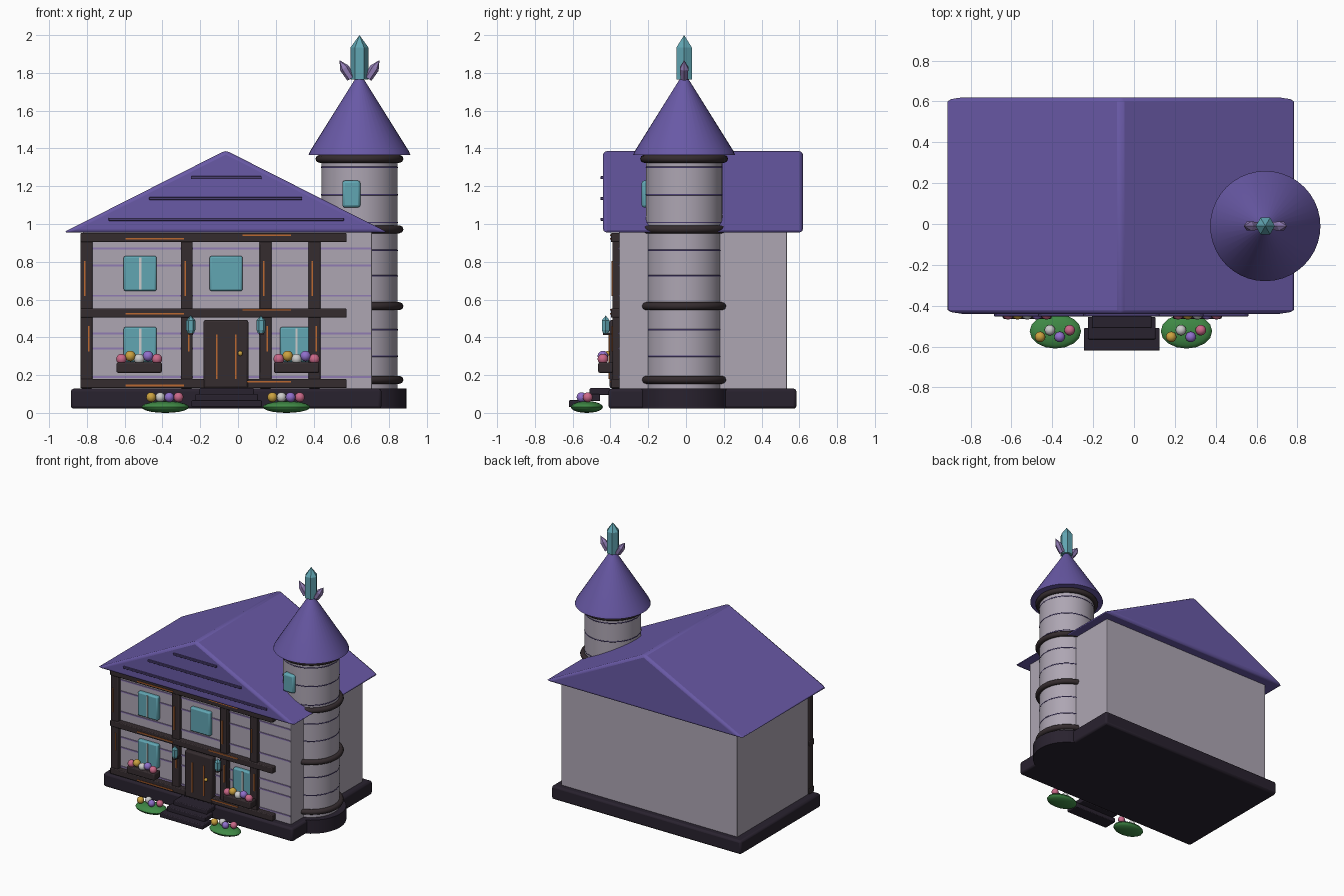
import bpy, bmesh
from math import radians, pi, cos, sin
from mathutils import Matrix

if "Cube" in bpy.data.objects:
    bpy.data.objects.remove(bpy.data.objects["Cube"])


def material(name, r, g, b):
    m = bpy.data.materials.new(name)
    m.diffuse_color = (r, g, b, 1)
    m.use_nodes = True
    m.node_tree.nodes["Principled BSDF"].inputs["Base Color"].default_value = m.diffuse_color
    return m


ROOF = material("roof_purple", .14, .10, .38)
TRIM = material("trim_purple", .07, .05, .17)
WALL = material("wall_grey", .42, .38, .45)
LINE = material("siding_lilac", .28, .20, .45)
DARK = material("foundation_dark", .022, .016, .028)
WOOD = material("timber", .035, .025, .028)
ORANGE = material("inlay_orange", .5, .14, .03)
TEAL = material("crystal_teal", .12, .38, .45)
LILAC = material("crystal_lilac", .28, .2, .45)
GREEN = material("leaf_green", .05, .25, .06)
GOLD = material("gold", .6, .36, .05)
PINK = material("pink", .6, .14, .25)
WHITE = material("white", .7, .68, .7)
VIOLET = material("violet", .28, .16, .6)


def finish(name, bm, mat, bevel=0, smooth=True, segments=2):
    bmesh.ops.recalc_face_normals(bm, faces=bm.faces)
    me = bpy.data.meshes.new(name)
    bm.to_mesh(me)
    bm.free()
    ob = bpy.data.objects.new(name, me)
    bpy.context.collection.objects.link(ob)
    me.materials.append(mat)
    if bevel:
        mod = ob.modifiers.new("bevel", 'BEVEL')
        mod.width, mod.segments = bevel, segments
    if smooth:
        bpy.ops.object.select_all(action='DESELECT')
        bpy.context.view_layer.objects.active = ob
        ob.select_set(True)
        bpy.ops.object.shade_smooth_by_angle(angle=radians(35))
    return ob


def box(name, x, y, z, mat, bevel=0.0):
    """Box from (min, max) pairs."""
    bm = bmesh.new()
    c = [(a + b) / 2 for a, b in (x, y, z)]
    s = [b - a for a, b in (x, y, z)]
    bmesh.ops.create_cube(bm, size=1, matrix=Matrix.Translation(c) @ Matrix.Diagonal((*s, 1)))
    return finish(name, bm, mat, bevel)


def lathe(name, loc, profile, sides, mat, smooth=True, tilt=0):
    """Solid of revolution from (radius, height) points, tilted about y."""
    bm = bmesh.new()
    rings = []
    for r, z in profile:
        n = 1 if r == 0 else sides
        rings.append([bm.verts.new((r * cos(2 * pi * i / sides), r * sin(2 * pi * i / sides), z)) for i in range(n)])
    for a, b in zip(rings, rings[1:]):
        for i in range(sides):
            j = (i + 1) % sides
            q = [a[i % len(a)], a[j % len(a)], b[j % len(b)], b[i % len(b)]]
            bm.faces.new(list(dict.fromkeys(q)))
    for ring in (rings[0], rings[-1]):
        if len(ring) > 1:
            bm.faces.new(ring)
    bm.transform(Matrix.Translation(loc) @ Matrix.Rotation(tilt, 4, 'Y'))
    return finish(name, bm, mat, smooth=smooth)


def ball(name, loc, scale, mat):
    bm = bmesh.new()
    bmesh.ops.create_uvsphere(bm, u_segments=16, v_segments=10, radius=1,
                              matrix=Matrix.Translation(loc) @ Matrix.Diagonal((*scale, 1)))
    return finish(name, bm, mat)


def ring(name, loc, major, minor, mat):
    bpy.ops.mesh.primitive_torus_add(location=loc, major_radius=major, minor_radius=minor,
                                     major_segments=40, minor_segments=8)
    ob = bpy.context.object
    ob.name = name
    ob.data.materials.append(mat)
    bpy.ops.object.shade_smooth()


TX, TY = .643, -.01  # tower axis

# Foundation and walls
box("foundation", (-.885, .76), (-.41, .585), (.022, .128), DARK, .015)
lathe("tower_foundation", (TX, TY, 0), [(.25, .022), (.25, .128)], 32, DARK)
box("house_walls", (-.82, .71), (-.355, .535), (.12, .97), WALL, .004)
for z in (.19, .34, .42, .62, .78, .87):
    box("siding_line", (-.77, .705), (-.361, -.35), (z - .005, z + .005), LINE)

# Gabled roof prism
bm = bmesh.new()
tri = [bm.verts.new((x, -.44, z)) for x, z in ((-.925, .955), (.795, .955), (-.065, 1.39))]
face = bm.faces.new(tri)
ext = bmesh.ops.extrude_face_region(bm, geom=[face])
bmesh.ops.translate(bm, vec=(0, 1.06, 0), verts=[v for v in ext['geom'] if isinstance(v, bmesh.types.BMVert)])
finish("main_roof", bm, ROOF, .02)
for z, x0, x1 in ((1.245, -.25, .125), (1.135, -.47, .34), (1.025, -.685, .56)):
    box("gable_strip", (x0, x1), (-.452, -.43), (z - .008, z + .008), TRIM, .003)

# Timber frame
for x in (-.802, -.272, .146, .405):
    box("timber_post", (x - .031, x + .031), (-.39, -.34), (.13, .95), WOOD, .006)
for z in (.155, .528, .928):
    box("timber_beam", (-.835, .575), (-.398, -.34), (z - .024, z + .024), WOOD, .006)

# Orange inlays on the frame
for x in (-.812, -.28, .137, .392):
    box("post_inlay", (x - .004, x + .004), (-.395, -.38), (.62, .805), ORANGE)
for x in (-.79, -.262, .156, .415):
    box("post_inlay", (x - .004, x + .004), (-.395, -.38), (.325, .46), ORANGE)
for z in (.145, .525, .921):
    box("beam_inlay", (-.595, -.285), (-.403, -.39), (z - .004, z + .004), ORANGE)
    box("beam_inlay", (.025, .28), (-.403, -.39), (z + .016, z + .024), ORANGE)

# Windows
for x, z, split in ((-.518, .738, 1), (-.063, .738, 0), (-.518, .362, 1), (.31, .362, 1)):
    box("window", (x - .087, x + .087), (-.385, -.345), (z - .093, z + .093), TEAL, .01)
    if split:
        box("window_mullion", (x - .006, x + .006), (-.39, -.38), (z - .085, z + .085), WHITE)
box("tower_window", (.552, .648), (-.235, -.18), (1.087, 1.23), TEAL, .014)

# Door, knob and steps
box("door", (-.183, .055), (-.405, -.34), (.13, .492), WOOD, .012)
for x in (-.113, -.013):
    box("door_inlay", (x - .004, x + .004), (-.41, -.4), (.18, .415), ORANGE)
ball("door_knob", (.012, -.415, .315), (.013,) * 3, GOLD)
for i, (w, y, z) in enumerate(((.186, -.565, .03), (.166, -.51, .062), (.146, -.455, .094))):
    box("step", (-.06 - w, -.06 + w), (y - .055, y + .055), (z, z + .037), DARK, .006)

# Crystal lanterns beside the door
for x in (-.25, .122):
    lathe("lantern_crystal", (x, -.425, .42), [(.016, 0), (.024, .02), (.024, .07), (0, .095)], 6, TEAL, False)
    box("lantern_bracket", (x - .012, x + .012), (-.44, -.38), (.412, .424), WOOD)

# Flower boxes
for x in (-.523, .31):
    box("flower_box", (x - .12, x + .12), (-.465, -.385), (.212, .267), WOOD, .008)
    for i, m in enumerate((PINK, GOLD, WHITE, VIOLET, PINK)):
        ball("box_flower", (x + (i - 2) * .047, -.44, .285 + .016 * (i % 2)), (.028,) * 3, m)

# Bushes with flowers
for x in (-.385, .257):
    ball("bush", (x, -.525, .031), (.126, .085, .031), GREEN)
    for dx, y, m in ((-.075, -.553, GOLD), (-.027, -.52, WHITE), (.021, -.553, VIOLET), (.07, -.52, PINK)):
        ball("bush_flower", (x + dx, y, .083), (.026,) * 3, m)

# Round tower with bands and brick courses
lathe("tower", (TX, TY, 0), [(.202, .12), (.202, 1.37)], 40, WALL)
for z in (.175, .565, .972, 1.345):
    ring("tower_band", (TX, TY, z), .212, .021, WOOD)
for z in (.3, .44, .725, .86, 1.008, 1.155, 1.3):
    ring("brick_course", (TX, TY, z), .199, .005, TRIM)
lathe("tower_roof", (TX, TY, 0), [(.27, 1.365), (.262, 1.385), (.012, 1.785)], 40, ROOF)

# Crystal finial
lathe("finial_crystal", (TX, TY, 1.765), [(.047, 0), (.047, .17), (0, .235)], 6, TEAL, False)
for s in (-1, 1):
    lathe("side_crystal", (TX + s * .045, TY, 1.77), [(.022, 0), (.026, .065), (0, .115)], 6, LILAC, False, s * radians(32))
